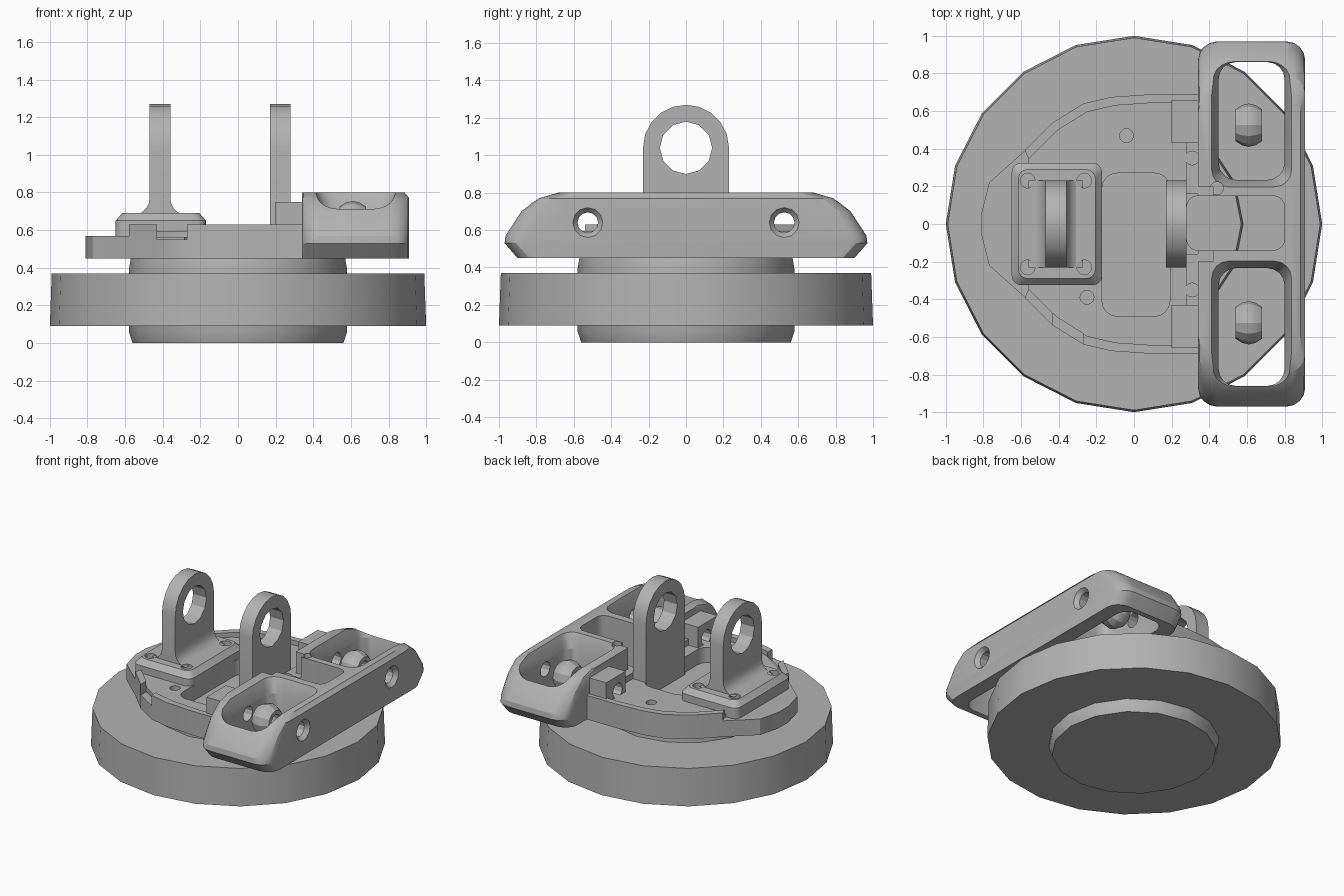
import bpy, bmesh, math

if "Cube" in bpy.data.objects:
    bpy.data.objects.remove(bpy.data.objects["Cube"])

metal = bpy.data.materials.new("grey_metal")
metal.use_nodes = True
GREY = (0.45, 0.45, 0.45, 1)
metal.diffuse_color = GREY
metal.node_tree.nodes["Principled BSDF"].inputs["Base Color"].default_value = GREY
parts = []


def loft(name, rings, closed=False):
    """Bridge rings of equal length; cap the ends unless closed on itself."""
    bm = bmesh.new()
    loops = [[bm.verts.new(p) for p in ring] for ring in rings]
    n = len(rings[0])
    pairs = list(zip(loops, loops[1:]))
    if closed:
        pairs.append((loops[-1], loops[0]))
    else:
        bm.faces.new(loops[0])
        bm.faces.new(loops[-1])
    for a, b in pairs:
        for i in range(n):
            j = (i + 1) % n
            bm.faces.new((a[i], a[j], b[j], b[i]))
    bmesh.ops.recalc_face_normals(bm, faces=bm.faces)
    mesh = bpy.data.meshes.new(name)
    bm.to_mesh(mesh)
    bm.free()
    mesh.materials.append(metal)
    obj = bpy.data.objects.new(name, mesh)
    bpy.context.collection.objects.link(obj)
    parts.append(obj)
    return obj


def place(pts, w, axis):
    return [{"x": (w, u, v), "y": (u, w, v), "z": (u, v, w)}[axis] for u, v in pts]


def prism(name, pts, a, b, axis="z"):
    return loft(name, [place(pts, a, axis), place(pts, b, axis)])


def circle(u, v, r, n=12, start=0.0, sweep=math.tau):
    return [(u + r * math.cos(start + sweep * i / n),
             v + r * math.sin(start + sweep * i / n)) for i in range(n)]


def rounded(x0, x1, y0, y1, r, steps=4):
    pts = []
    corners = ((x1 - r, y1 - r), (x0 + r, y1 - r), (x0 + r, y0 + r), (x1 - r, y0 + r))
    for k, (cx, cy) in enumerate(corners):
        for i in range(steps + 1):
            a = math.pi / 2 * (k + i / steps)
            pts.append((cx + r * math.cos(a), cy + r * math.sin(a)))
    return pts


def box(name, x0, x1, y0, y1, z0, z1):
    return prism(name, [(x0, y0), (x1, y0), (x1, y1), (x0, y1)], z0, z1)


def cut(cutter, *targets):
    """Subtract the cutter from each target, then discard it."""
    for t in targets:
        mod = t.modifiers.new("cut", "BOOLEAN")
        mod.operation, mod.solver, mod.object = "DIFFERENCE", "EXACT", cutter
        bpy.context.view_layer.objects.active = t
        bpy.ops.object.modifier_apply(modifier=mod.name)
    parts.remove(cutter)
    bpy.data.objects.remove(cutter)


# Round flange and the hub running through it
loft("flange_disc", [place(circle(0, 0, r, 20), z, "z") for r, z in ((1.0, 0.09), (0.99, 0.37))])
loft("hub", [place(circle(0, 0, r, 16), z, "z")
             for r, z in ((0.56, 0), (0.58, 0.06), (0.58, 0.39), (0.57, 0.45))])

# D-shaped base plate with a slightly raised floor
side = [(-0.81, 0.06), (-0.77, 0.22), (-0.58, 0.39), (-0.43, 0.54), (-0.27, 0.64),
        (-0.12, 0.675), (0.1, 0.69), (0.37, 0.69)]
inner = [(x + 0.02 if x < 0.3 else x, y - 0.045) for x, y in side[2:]]


def mirrored(pts):
    return pts + [(x, -y) for x, y in reversed(pts)]


plate = prism("base_plate", mirrored(side), 0.45, 0.57)
floor = prism("plate_floor", mirrored(inner), 0.56, 0.595)

# Raised rim along both flanks, the front one notched
rims = []
for s, label in ((1, "back"), (-1, "front")):
    strip = side[2:] + inner[::-1]
    rims.append(prism(label + "_rim", [(x, s * y) for x, y in strip], 0.56, 0.63))
cut(box("notch_cutter", -0.43, -0.27, -0.8, -0.4, 0.55, 0.8), rims[1], plate)

# Central recess and floor bolt holes
cut(prism("recess_cutter", rounded(-0.17, 0.19, -0.49, 0.27, 0.08), 0.48, 0.9), plate, floor)
for x, y in ((-0.04, 0.47), (-0.25, -0.39)):
    cut(prism("bolt_cutter", circle(x, y, 0.037), 0.5, 0.7), plate, floor)

# Crossbar with sloped ends
bar_steps = ((0.45, 0.90, 0.91), (0.53, 0.97, 0.91), (0.57, 0.965, 0.91),
             (0.70, 0.88, 0.91), (0.77, 0.79, 0.91), (0.80, 0.69, 0.885))
bar = loft("crossbar", [place(rounded(0.34, x1, -h, h, 0.1), z, "z") for z, h, x1 in bar_steps])

# Middle opening, also cut from the plate
mid = prism("middle_cutter", rounded(0.28, 0.80, -0.14, 0.15, 0.06), 0.4, 0.9)
cut(mid, bar, plate, floor)
cut(box("inner_step_cutter", 0.3, 0.42, -0.2, 0.2, 0.64, 0.9), bar)

for s, label in ((1, "back"), (-1, "front")):
    def span(a, b):
        return (a, b) if s > 0 else (-b, -a)

    # End pocket with flared rim
    levels = ((0.4, 0.0), (0.70, 0.0), (0.82, 0.045))
    cut(loft("pocket_cutter", [
        place(rounded(0.45 - g, 0.80 + g, *span(0.235 - g, 0.86 + g), 0.09), z, "z")
        for z, g in levels]), bar)

    # Lug beside the pocket and low pad by the ear
    y0, y1 = span(0.43, 0.66)
    lug = box(label + "_lug", 0.20, 0.37, y0, y1, 0.56, 0.75)
    y0, y1 = span(0.16, 0.43)
    pad = box(label + "_pad", 0.28, 0.38, y0, y1, 0.56, 0.64)
    cut(prism("bolt_cutter", circle(0.31, s * 0.35, 0.037), 0.58, 0.7), pad)

    # Pin bore along x, with a countersunk mouth on the outer wall
    bore = circle(s * 0.525, 0.64, 1)

    def ring(x, r):
        return place([(s * 0.525 + (u - s * 0.525) * r, 0.64 + (v - 0.64) * r)
                      for u, v in bore], x, "x")

    cut(loft("bore_cutter", [ring(0.1, 0.055), ring(0.88, 0.055),
                             ring(0.91, 0.08), ring(1.0, 0.08)]), bar, lug)

    # Spherical bearing in the pocket
    profile = ((-0.07, 0.055), (-0.07, 0.085), (-0.035, 0.107), (0, 0.115),
               (0.035, 0.107), (0.07, 0.085), (0.07, 0.055))
    loft(label + "_ball_bearing", [ring(0.61 + x, r) for x, r in profile], closed=True)

# Bolt hole in the web between pockets
cut(prism("bolt_cutter", circle(0.44, 0.19, 0.035), 0.7, 0.9), bar)


# Two upright pierced ears
def ear(name, x0, x1, z0):
    arch = circle(0, 1.04, 0.23, 10, 0, math.pi) + [(-0.23, 1.04), (-0.23, z0), (0.23, z0)]
    obj = prism(name, arch, x0, x1, "x")
    cut(prism("eye_cutter", circle(0, 1.04, 0.14, 12), x0 - 0.1, x1 + 0.1, "x"), obj)


ear("left_ear", 0.17, 0.28, 0.47)
ear("right_ear", -0.47, -0.36, 0.6)

# Foot of the right ear: bolted pad and curved fillet
foot = loft("ear_foot", [place(rounded(-0.65 + g, -0.17 - g, -0.325 + g, 0.325 - g, 0.05), z, "z")
                         for z, g in ((0.56, 0), (0.65, 0), (0.69, 0.035))])
for x in (-0.565, -0.265):
    for y in (-0.23, 0.23):
        cut(prism("bolt_cutter", circle(x, y, 0.04), 0.62, 0.8), foot)
curve = [(0.055 + 0.09 * (1 - math.cos(a)), 0.77 - 0.09 * math.sin(a))
         for a in (math.pi / 2 * i / 5 for i in range(6))]
fillet = [(-0.415 + u, v) for u, v in curve] + [(-0.415 - u, v) for u, v in reversed(curve)]
prism("ear_fillet", fillet, -0.23, 0.23, "y")

# Smooth curved walls, keep edges crisp
bpy.ops.object.select_all(action="DESELECT")
for obj in parts:
    obj.select_set(True)
bpy.context.view_layer.objects.active = parts[0]
bpy.ops.object.shade_smooth_by_angle(angle=math.radians(25))
